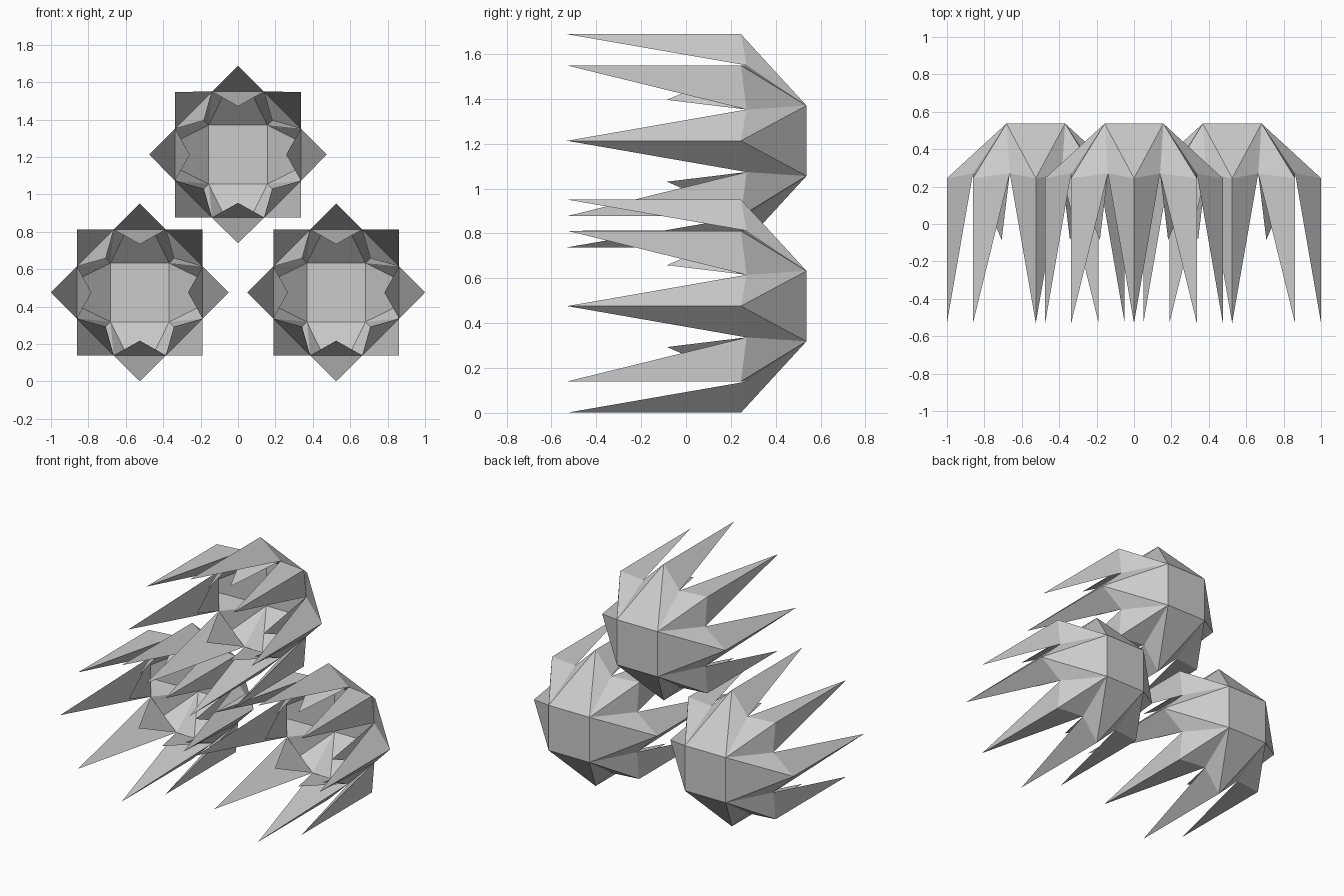
import bpy, bmesh
from math import sin, cos, pi

if "Cube" in bpy.data.objects:
    bpy.data.objects.remove(bpy.data.objects["Cube"])

BACK, RIM, NOTCH, TOOTH, TIP = 0.537, 0.245, 0.27, -0.085, -0.53


def spiked_cup(name, cx, cz):
    bm = bmesh.new()

    def polar(r, step, y):
        a = step * pi / 8
        return bm.verts.new((cx + r * cos(a), y, cz + r * sin(a)))

    # square back plate, corners on the diagonals
    corners = [polar(0.222, 2 + 4 * i, BACK) for i in range(4)]
    bm.faces.new(corners)
    # notches between neighbouring spikes
    notches = [polar(0.364, 2 * i + 1, NOTCH) for i in range(8)]

    for i in range(8):
        left, right = notches[i - 1], notches[i]
        rim = polar(0.475, 2 * i, RIM)
        tip = polar(0.475, 2 * i, TIP)
        tooth = polar(0.258, 2 * i, TOOTH)
        # corner behind each side of the spike (the same one on diagonals)
        a = corners[((i + 1) // 2 - 1) % 4 if i % 2 == 0 else (i - 1) // 2]
        b = corners[(i // 2) % 4]
        # shell
        if a is not b:
            bm.faces.new((rim, a, b))
        bm.faces.new((rim, left, a))
        bm.faces.new((rim, b, right))
        # long outer spike with flat inner side
        bm.faces.new((tip, left, rim))
        bm.faces.new((tip, rim, right))
        bm.faces.new((tip, right, left))
        # short inner tooth
        bm.faces.new((tooth, left, right))

    mesh = bpy.data.meshes.new(name)
    bm.to_mesh(mesh)
    bm.free()
    bpy.context.collection.objects.link(bpy.data.objects.new(name, mesh))


# pyramid of three cups
spiked_cup("top_spiked_cup", 0, 1.213)
spiked_cup("left_spiked_cup", -0.525, 0.476)
spiked_cup("right_spiked_cup", 0.525, 0.476)
